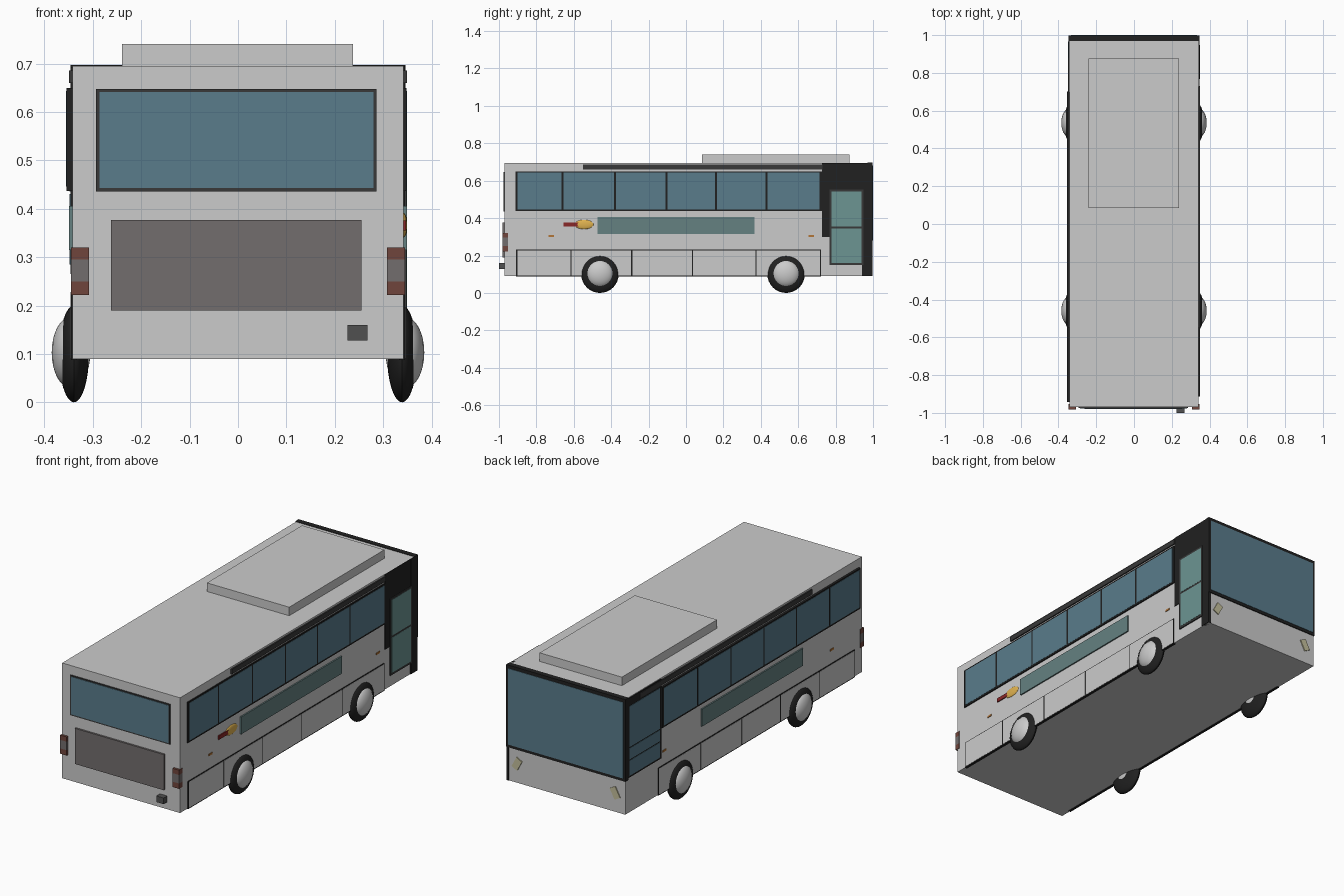
import bpy, math

if "Cube" in bpy.data.objects:
    bpy.data.objects.remove(bpy.data.objects["Cube"])

W = 0.3425            # half width of the body


def mat(name, rgb):
    m = bpy.data.materials.new(name)
    m.diffuse_color = (*rgb, 1)
    m.use_nodes = True
    m.node_tree.nodes["Principled BSDF"].inputs["Base Color"].default_value = m.diffuse_color
    return m


BLACK = mat("black", (0.015, 0.015, 0.015))
TRIM = mat("dark_trim", (0.04, 0.04, 0.04))
GLASS = mat("glass", (0.10, 0.20, 0.26))
DOOR_GLASS = mat("door_glass", (0.15, 0.30, 0.29))
PANEL = mat("side_panel", (0.13, 0.22, 0.22))
RED = mat("red", (0.25, 0.02, 0.02))
TAIL = mat("tail_red", (0.16, 0.06, 0.045))
YELLOW = mat("yellow", (0.75, 0.45, 0.08))
ORANGE = mat("orange", (0.45, 0.18, 0.04))
LAMP = mat("lamp", (0.55, 0.52, 0.33))
DARK = mat("dark_grey", (0.08, 0.08, 0.08))
HATCH = mat("hatch_grey", (0.17, 0.155, 0.155))


def finish(o, name, m):
    o.name = name
    if m:
        o.data.materials.append(m)
    return o


def box(name, x, y, z, m=None):
    """Box from (min, max) ranges."""
    bpy.ops.mesh.primitive_cube_add(size=1, location=[sum(r) / 2 for r in (x, y, z)])
    o = bpy.context.object
    o.scale = [abs(r[1] - r[0]) for r in (x, y, z)]
    bpy.ops.object.transform_apply(location=False, rotation=False)
    return finish(o, name, m)


def side_box(name, s, y, z, out, m=None):
    """Thin plate on side s (+1 right, -1 left), standing out from the body."""
    a, b = s * (W - 0.01), s * (W + out)
    return box(name, (min(a, b), max(a, b)), y, z, m)


def ellipsoid(name, loc, scale, m=None):
    bpy.ops.mesh.primitive_uv_sphere_add(segments=32, ring_count=16, location=loc,
                                         rotation=(0, math.pi / 2, 0))
    o = bpy.context.object
    o.scale = (scale[2], scale[1], scale[0])
    bpy.ops.object.transform_apply(location=False)
    bpy.ops.object.shade_smooth_by_angle()
    return finish(o, name, m)


def panes(name, s, edges, z, gap, out, m):
    for a, b in zip(edges, edges[1:]):
        side_box(name, s, (a + gap, b - gap), (z[0] + gap, z[1] - gap), out, m)


# Body and roof unit
box("body", (-W, W), (-0.97, 0.993), (0.09, 0.695))
box("roof_unit", (-0.24, 0.238), (0.085, 0.875), (0.69, 0.74))

# Windscreen end
box("windscreen_frame", (-W - 0.004, W + 0.004), (0.97, 0.998), (0.265, 0.697), BLACK)
box("windscreen", (-W + 0.008, W - 0.008), (0.98, 1.0), (0.28, 0.68), GLASS)
for s in (1, -1):
    h = box("headlamp", (s * 0.285 - 0.018, s * 0.285 + 0.018), (0.985, 0.998),
            (0.16, 0.22), LAMP)
    h.rotation_euler.y = -s * math.radians(28)

# Engine end
box("rear_window_frame", (-0.293, 0.286), (-0.975, -0.96), (0.436, 0.647), TRIM)
box("rear_window", (-0.286, 0.280), (-0.977, -0.96), (0.443, 0.641), GLASS)
box("engine_hatch", (-0.262, 0.255), (-0.98, -0.96), (0.19, 0.377), HATCH)
box("exhaust", (0.226, 0.268), (-1.0, -0.96), (0.128, 0.16), DARK)
for s in (1, -1):
    x = sorted((s * 0.308, s * (W + 0.003)))
    for z, m in (((0.295, 0.32), TAIL), ((0.25, 0.295), HATCH), ((0.222, 0.25), TAIL)):
        box("tail_light", x, (-0.982, -0.953), z, m)

# Parts shared by both sides
skirt = (-0.905, -0.615, -0.29, 0.035, 0.375, 0.72)
windows = {1: (-0.905, -0.66, -0.38, -0.105, 0.16, 0.43, 0.72),
           -1: (-0.935, -0.685, -0.41, -0.14, 0.135, 0.41, 0.695)}
for s in (1, -1):
    w, out = windows[s], 0.006 if s > 0 else 0.012
    side_box("window_frame", s, (w[0] - 0.007, w[-1] + 0.007), (0.437, 0.65), out, BLACK)
    panes("side_window", s, w, (0.441, 0.648), 0.005, out + 0.001, GLASS)
    side_box("skirt_backing", s, (-0.908, 0.722), (0.087, 0.232), 0.003, BLACK)
    panes("skirt_panel", s, skirt, (0.089, 0.231), 0.003, 0.004, None)
    side_box("display_panel", s, (-0.472, 0.365), (0.315, 0.406), 0.007, PANEL)
    side_box("roof_rail", s, (-0.55, 0.73 if s > 0 else 0.88), (0.66, 0.686), 0.007, TRIM)
    for y in (-0.72, 0.67):
        side_box("side_marker", s, (y - 0.014, y + 0.014), (0.299, 0.309), 0.003, ORANGE)
    for y in (-0.46, 0.535):
        ellipsoid("tyre", (s * 0.339, y, 0.1), (0.031, 0.1, 0.1), BLACK)
        ellipsoid("hub", (s * 0.345, y, 0.103), (0.04, 0.074, 0.074))

# Door on the right side
side_box("door_surround", 1, (0.728, 0.96), (0.30, 0.695), 0.003, BLACK)
side_box("door_pillar", 1, (0.94, 0.996), (0.09, 0.695), 0.004, BLACK)
side_box("door_frame", 1, (0.768, 0.948), (0.148, 0.552), 0.006, TRIM)
side_box("door_glass_lower", 1, (0.778, 0.938), (0.16, 0.345), 0.007, DOOR_GLASS)
side_box("door_glass_upper", 1, (0.778, 0.938), (0.355, 0.543), 0.007, DOOR_GLASS)

# Ornament on the right side
side_box("ornament_bar", 1, (-0.655, -0.56), (0.355, 0.376), 0.005, RED)
ellipsoid("ornament_oval", (W, -0.545, 0.366), (0.007, 0.05, 0.025), YELLOW)

# Driver window on the left side
side_box("driver_window_frame", -1, (0.70, 0.985), (0.275, 0.692), 0.004, BLACK)
for z in ((0.285, 0.365), (0.371, 0.43), (0.436, 0.65)):
    side_box("driver_window", -1, (0.712, 0.965), z, 0.006, GLASS)
